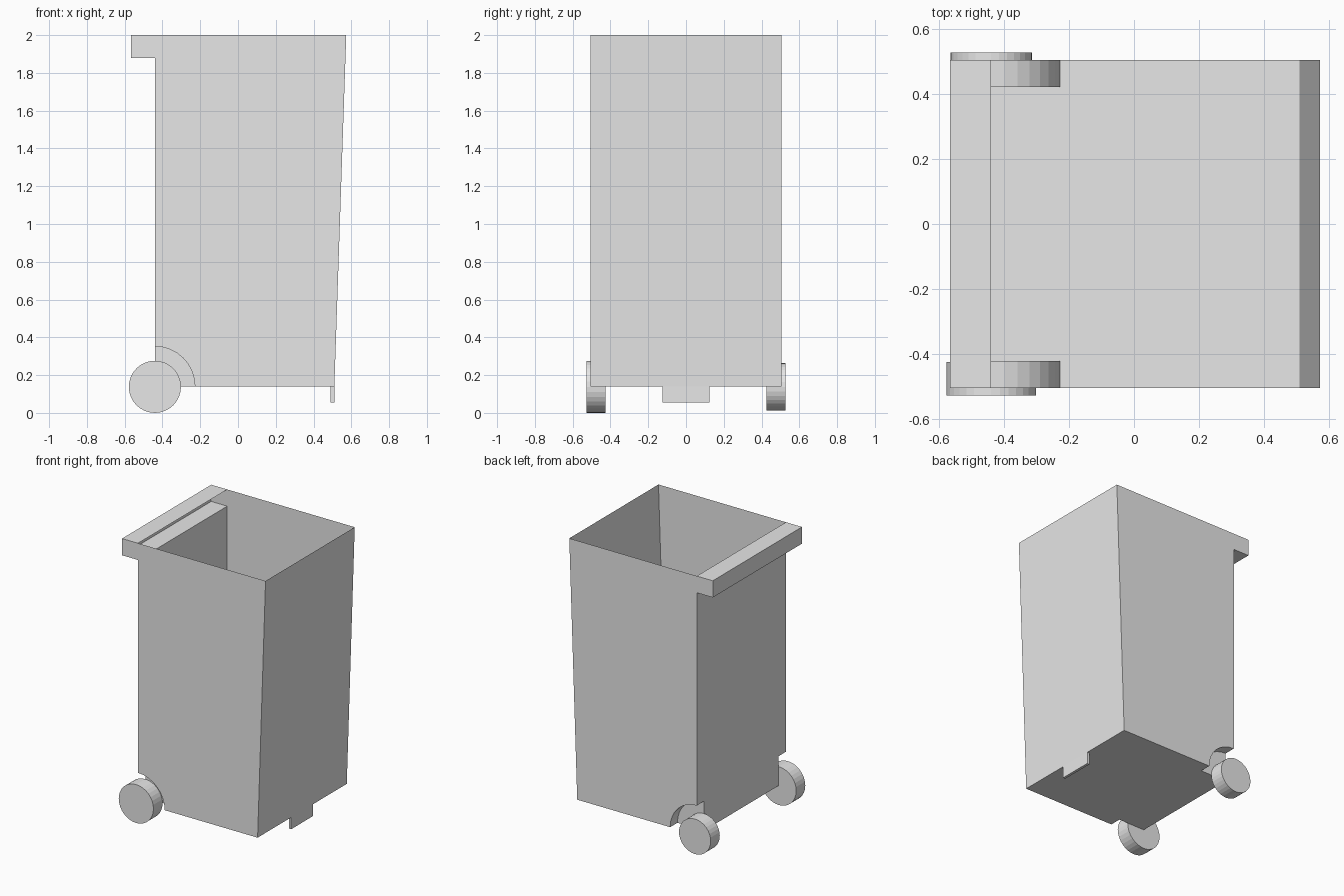
import bpy, bmesh
from math import sin, cos, pi

cube = bpy.data.objects.get("Cube")
if cube:
    bpy.data.objects.remove(cube, do_unlink=True)

grey = bpy.data.materials.new("light_grey")
grey.use_nodes = True
grey.diffuse_color = (0.8, 0.8, 0.8, 1)
grey.node_tree.nodes["Principled BSDF"].inputs["Base Color"].default_value = (0.8, 0.8, 0.8, 1)

HALF, WELL_Y, WHEEL_Y = 0.506, 0.423, 0.528   # side wall, well cap, wheel face
BACK, FLOOR, TOP = -0.44, 0.14, 2.0
WELL_R = 0.212


def add_object(name, bm):
    mesh = bpy.data.meshes.new(name)
    bm.to_mesh(mesh)
    bm.free()
    mesh.materials.append(grey)
    obj = bpy.data.objects.new(name, mesh)
    bpy.context.collection.objects.link(obj)
    return obj


def panel(bm, profile, y):
    """Flat face from an x-z profile at one depth."""
    bm.faces.new([bm.verts.new((x, y, z)) for x, z in profile])


def strip(bm, profile, y0, y1):
    """Sheet made by sweeping an open x-z profile along y."""
    rows = [[bm.verts.new((x, y, z)) for x, z in profile] for y in (y0, y1)]
    for i in range(len(profile) - 1):
        bm.faces.new((rows[0][i], rows[0][i + 1], rows[1][i + 1], rows[1][i]))


# Bin body: open thin shell with a hollow grip lip and two wheel wells
lip = [(BACK, TOP), (-0.567, TOP), (-0.567, 1.88), (BACK, 1.88)]
front = [(0.51, FLOOR), (0.573, TOP)]
steps = 8
arc = [(BACK + WELL_R * sin(pi / 2 * i / steps), FLOOR + WELL_R * cos(pi / 2 * i / steps))
       for i in range(steps + 1)]
corner = (BACK, FLOOR)

bm = bmesh.new()
strip(bm, lip + [corner] + front, -WELL_Y, WELL_Y)
for side in (-1, 1):
    strip(bm, lip + arc + front, side * WELL_Y, side * HALF)
    panel(bm, lip[1:] + arc + front, side * HALF)
    panel(bm, arc + [corner], side * WELL_Y)
bmesh.ops.remove_doubles(bm, verts=bm.verts, dist=0.0005)
bmesh.ops.recalc_face_normals(bm, faces=bm.faces)
add_object("bin_body", bm)

# Front foot
bm = bmesh.new()
bmesh.ops.create_cube(bm, size=1)
bmesh.ops.scale(bm, vec=(0.019, 0.25, 0.085), verts=bm.verts)
foot = add_object("front_foot", bm)
foot.location = (0.5005, 0, 0.0975)

# Wheels, one slightly smaller than the other
for name, side, radius in (("right_wheel", -1, 0.138), ("left_wheel", 1, 0.126)):
    width = WHEEL_Y - WELL_Y - 0.002
    bm = bmesh.new()
    bmesh.ops.create_cone(bm, cap_ends=True, segments=32, radius1=radius,
                          radius2=radius, depth=width)
    wheel = add_object(name, bm)
    wheel.rotation_euler.x = pi / 2
    wheel.location = (BACK, side * (WHEEL_Y - width / 2), 0.138)
